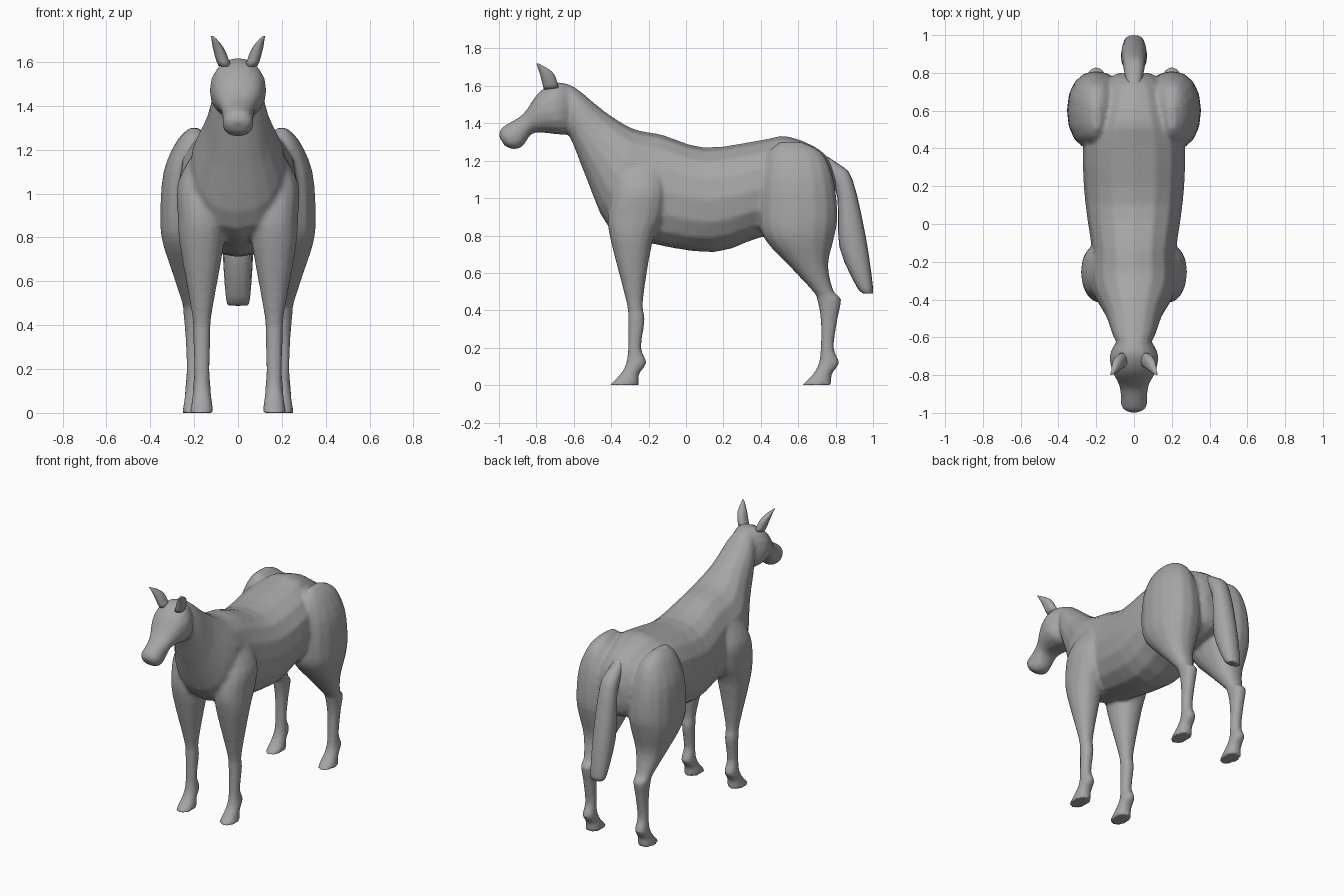
import bpy
import bmesh
import math
from mathutils import Vector

default_cube = bpy.data.objects.get("Cube")
if default_cube:
    bpy.data.objects.remove(default_cube, do_unlink=True)

SIDES = 16
STEPS = 3


def make_material(name, brightness):
    colour = (brightness, brightness, brightness, 1)
    material = bpy.data.materials.new(name)
    material.use_nodes = True
    material.diffuse_color = colour
    shader = material.node_tree.nodes["Principled BSDF"]
    shader.inputs["Base Color"].default_value = colour
    return material


def flowing(sections):
    """Add in-between sections along a smooth curve through the given ones."""
    points = [Vector(section) for section in sections]
    padded = [points[0]] + points + [points[-1]]
    result = []
    for before, start, end, after in zip(padded, padded[1:], padded[2:], padded[3:]):
        leaving = (end - before) / 2
        arriving = (after - start) / 2
        for step in range(STEPS):
            t = step / STEPS
            ease = t * t * (3 - 2 * t)
            result.append(start.lerp(end, ease)
                          + leaving * t * (1 - t) ** 2
                          - arriving * t * t * (1 - t))
    return result + [points[-1]]


def full_round(value):
    """Fill out a sine or cosine so the section is slightly fuller than an ellipse."""
    return math.copysign(abs(value) ** 0.9, value)


def loft(bm, sections, centre_x=0, lean=0):
    """Skin a row of oval sections, closed at both ends.

    Each section gives two opposite points of the side profile as
    (y, z, y, z), then its half width. Lean moves later sections along x.
    """
    rings = []
    sections = flowing(sections)
    for index, (y1, z1, y2, z2, half_width) in enumerate(sections):
        shift = centre_x + lean * index / (len(sections) - 1)
        first = Vector((shift, y1, z1))
        second = Vector((shift, y2, z2))
        middle = (first + second) / 2
        reach = (first - second) / 2
        across = Vector((half_width, 0, 0))
        ring = []
        for i in range(SIDES):
            angle = math.tau * i / SIDES
            offset = (reach * full_round(math.cos(angle))
                      + across * full_round(math.sin(angle)))
            ring.append(bm.verts.new(middle + offset))
        rings.append(ring)

    faces = [bm.faces.new(rings[0]), bm.faces.new(rings[-1])]
    for lower, upper in zip(rings, rings[1:]):
        for i in range(SIDES):
            faces.append(bm.faces.new((lower[i - 1], lower[i], upper[i], upper[i - 1])))
    bmesh.ops.recalc_face_normals(bm, faces=faces)


def leg(bm, upper_levels, centre_x, setback):
    """Join an upper leg to the shared lower leg, set back by some distance.

    Each level gives height, front, back and half width.
    """
    sections = [(front, z, back, z, width) for z, front, back, width in upper_levels]
    for z, front, back, width in lower_leg:
        sections.append((front + setback, z, back + setback, z, width))
    loft(bm, sections, centre_x)


def finish(name, bm, material):
    mesh = bpy.data.meshes.new(name)
    bm.to_mesh(mesh)
    bm.free()
    mesh.materials.append(material)
    mesh.shade_smooth()
    obj = bpy.data.objects.new(name, mesh)
    bpy.context.collection.objects.link(obj)
    return obj


coat = make_material("grey_coat", 0.38)

# Trunk from rump to poll, including the neck
trunk = [
    (.8, 1.1, .8, .95, .08),
    (.74, 1.24, .76, .85, .15),
    (.55, 1.33, .6, .8, .22),
    (.4, 1.31, .4, .79, .27),
    (.1, 1.27, .15, .71, .26),
    (-.13, 1.34, -.2, .76, .22),
    (-.28, 1.37, -.41, .84, .22),
    (-.43, 1.46, -.53, 1.1, .15),
    (-.59, 1.59, -.6, 1.28, .11),
    (-.67, 1.62, -.64, 1.36, .07),
]

# Head from poll to lips
head = [
    (-.6, 1.59, -.6, 1.36, .07),
    (-.67, 1.62, -.63, 1.34, .11),
    (-.74, 1.6, -.68, 1.34, .13),
    (-.8, 1.55, -.78, 1.35, .11),
    (-.87, 1.45, -.83, 1.34, .08),
    (-.95, 1.4, -.87, 1.28, .07),
    (-.99, 1.37, -.92, 1.26, .07),
    (-1, 1.33, -.97, 1.28, .04),
]

# Foreleg from shoulder to knee
foreleg = [
    (1.2, -.33, -.14, .03),
    (1.05, -.39, -.1, .11),
    (.9, -.42, -.12, .11),
    (.76, -.4, -.18, .1),
    (.45, -.32, -.23, .045),
]

# Hind leg from haunch to hock
hind_leg = [
    (1.3, .5, .62, .02),
    (1.24, .44, .73, .08),
    (1.1, .4, .79, .14),
    (.9, .39, .81, .155),
    (.78, .42, .79, .145),
    (.64, .55, .76, .1),
    (.5, .68, .79, .055),
    (.46, .7, .83, .05),
]

# Cannon, fetlock and hoof, shared by all four legs
lower_leg = [
    (.35, -.31, -.22, .04),
    (.2, -.31, -.24, .035),
    (.12, -.32, -.21, .04),
    (.06, -.35, -.25, .045),
    (0, -.41, -.25, .055),
]

# Body: all large forms fused into one soft skin
bm = bmesh.new()
loft(bm, trunk)
loft(bm, head)
for side in (-1, 1):
    leg(bm, foreleg, side * .165, setback=0)
    leg(bm, hind_leg, side * .2, setback=1.03)
body = finish("body", bm, coat)
fuse = body.modifiers.new("fuse", "REMESH")
fuse.mode = "VOXEL"
fuse.voxel_size = 0.012
fuse.use_smooth_shade = True
soften = body.modifiers.new("soften", "SMOOTH")
soften.factor = 0.5
soften.iterations = 5

# Ears: pointed and splayed outwards
ear = [
    (-.76, 1.58, -.68, 1.59, .03),
    (-.78, 1.66, -.71, 1.67, .025),
    (-.8, 1.72, -.79, 1.72, .005),
]
for label, side in (("left", 1), ("right", -1)):
    bm = bmesh.new()
    loft(bm, ear, side * .06, lean=side * .06)
    finish(label + "_ear", bm, coat)

# Tail: hangs clear of the rump and ends in a rounded tip
tail = [
    (.69, 1.26, .72, 1.18, .03),
    (.82, 1.18, .77, 1.1, .05),
    (.89, 1.1, .81, 1, .06),
    (.96, .8, .82, .74, .07),
    (1, .52, .91, .53, .055),
    (.99, .49, .95, .49, .04),
]
bm = bmesh.new()
loft(bm, tail)
finish("tail", bm, coat)
